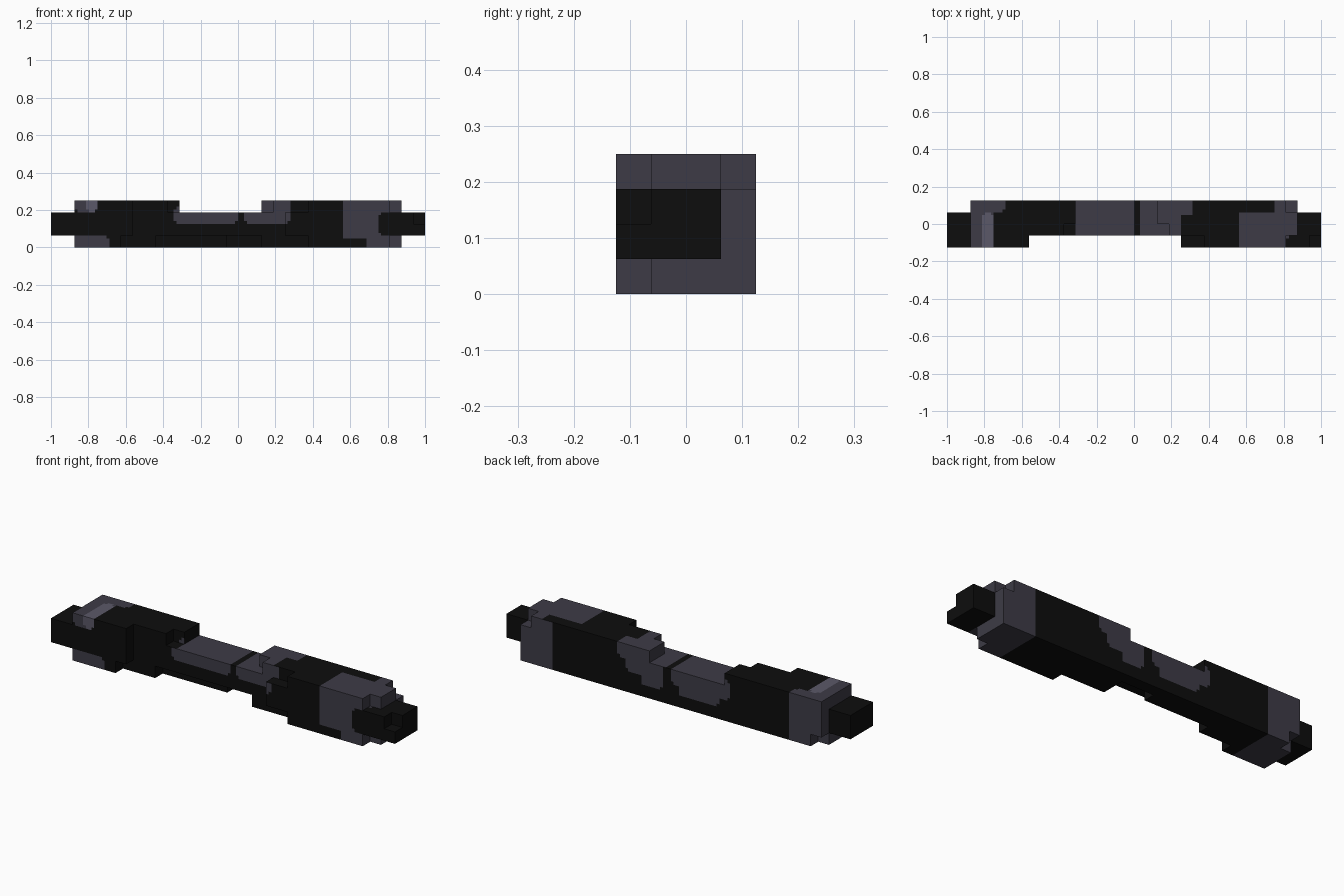
import bpy
import bmesh

if "Cube" in bpy.data.objects:
    bpy.data.objects.remove(bpy.data.objects["Cube"], do_unlink=True)

U = 0.0625   # one block
N = 4        # paint cells per block side


def material(name, rgb):
    m = bpy.data.materials.new(name)
    m.use_nodes = True
    m.diffuse_color = (*rgb, 1)
    bsdf = next(n for n in m.node_tree.nodes if n.type == 'BSDF_PRINCIPLED')
    bsdf.inputs["Base Color"].default_value = (*rgb, 1)
    bsdf.inputs["Roughness"].default_value = 0.8
    return m


BLACK, GREY, LIGHT = 0, 1, 2
materials = [material("near_black", (0.004, 0.004, 0.004)),
             material("slate_grey", (0.047, 0.044, 0.061)),
             material("light_slate", (0.105, 0.098, 0.138))]

# Solid parts: x0, x1, y0, y1, z0, z1 in blocks
parts = {
    "right_cap": (-16, -14, -2, 1, 1, 3),
    "right_grip": (-14, -5, -2, 2, 0, 4),
    "bridge": (-5, 2, -1, 2, 0, 3),
    "left_grip": (2, 14, -2, 2, 0, 4),
    "left_cap": (14, 16, -2, 1, 1, 3),
}

# Notches taken out of the parts
notches = [
    (-9, -5, -2, -1, 0, 4), (-10, -9, -2, -1, 0, 1), (-6, -5, -1, 0, 3, 4),
    (-14, -13, 1, 2, 0, 1), (-7, -1, -1, 0, 0, 1), (-1, 2, -1, 1, 0, 1),
    (2, 4, -2, -1, 0, 4), (4, 6, -2, -1, 0, 1), (4, 6, -2, -1, 3, 4),
    (2, 3, -1, 0, 3, 4), (13, 14, -2, -1, 0, 1), (13, 14, -2, -1, 3, 4),
    (13, 14, 1, 2, 3, 4), (15, 16, -2, -1, 2, 3),
]

# Painted patches per face direction (axis, sign); later ones cover earlier ones
patches = {
    (1, -1): [  # front: x0, x1, z0, z1
        (GREY, -15, -11, -1, 1), (GREY, -14, -12, 3, 5), (LIGHT, -13, -12, 3, 5),
        (GREY, -5.5, 0, 2, 3.5), (GREY, 0.6, 4.5, 2, 5), (GREY, 9, 15, 0.7, 5),
        (GREY, 11, 15, -1, 3), (BLACK, 12, 17, 1, 3)],
    (1, 1): [  # back: x0, x1, z0, z1
        (GREY, -15, -11, -1, 5), (GREY, -5.5, 0, 1.8, 3.5), (GREY, -4.5, -0.7, 1, 3),
        (GREY, 0.8, 5, 2.8, 5), (GREY, 0.8, 4.2, 1.8, 4), (GREY, 0.8, 2.8, 0.9, 3),
        (GREY, 11, 15, -1, 5), (BLACK, 14, 17, 0, 4), (BLACK, -17, -14, 0, 4)],
    (2, 1): [  # top: x0, x1, y0, y1
        (GREY, -15, -11, 1.1, 3), (GREY, -15, -12, -3, 2), (LIGHT, -13, -12, -3, 1),
        (GREY, -5, 0, -2, 3), (GREY, 0.6, 4, -2, 3), (GREY, 3, 5, 0.7, 3),
        (GREY, 9, 13.5, -3, 1.1), (GREY, 12, 15, -1, 3), (BLACK, 13, 17, -3, -1)],
    (2, -1): [  # underside
        (GREY, -15, -11, -3, 3), (GREY, 11, 15, -3, 3)],
}


def in_box(p, b):
    return all(b[2 * i] <= p[i] < b[2 * i + 1] for i in range(3))


def cells(box):
    for x in range(box[0], box[1]):
        for y in range(box[2], box[3]):
            for z in range(box[4], box[5]):
                if not any(in_box((x, y, z), n) for n in notches):
                    yield x, y, z


solid = {c for box in parts.values() for c in cells(box)}


def in_rounded(a, b, a0, a1, b0, b1, r=0.5):
    da = max(a0 + r - a, a - a1 + r, 0)
    db = max(b0 + r - b, b - b1 + r, 0)
    return da * da + db * db <= r * r


def paint(axis, sign, c):
    x, y, z = c
    # Caps are all black
    if abs(x) > 14.01:
        return BLACK
    if axis == 0:
        step = (abs(x) > 12.9) or (1.9 < x < 3.1 and z > 3 and sign < 0)
        return GREY if step else BLACK
    a, b = [c[i] for i in range(3) if i != axis]
    result = BLACK
    for mat, *rect in patches[(axis, sign)]:
        if in_rounded(a, b, *rect):
            result = mat
    return result


def build(name, box):
    bm = bmesh.new()
    verts = {}

    def vert(p):
        if p not in verts:
            verts[p] = bm.verts.new([k * U / N for k in p])
        return verts[p]

    for cell in cells(box):
        for axis in range(3):
            u, v = (axis + 1) % 3, (axis + 2) % 3
            for sign in (-1, 1):
                near = list(cell)
                near[axis] += sign
                if tuple(near) in solid:
                    continue
                # Split each exposed block side into paint cells
                for i in range(N):
                    for j in range(N):
                        quad = []
                        for di, dj in ((0, 0), (1, 0), (1, 1), (0, 1)):
                            p = [k * N for k in cell]
                            p[axis] += N if sign > 0 else 0
                            p[u] += i + di
                            p[v] += j + dj
                            quad.append(tuple(p))
                        centre = [sum(q[k] for q in quad) / 4 / N for k in range(3)]
                        if sign < 0:
                            quad.reverse()
                        face = bm.faces.new([vert(q) for q in quad])
                        face.material_index = paint(axis, sign, centre)
    # Merge flat cells of one colour
    bm.normal_update()
    bmesh.ops.dissolve_limit(bm, angle_limit=0.01, verts=bm.verts[:],
                             edges=bm.edges[:], delimit={'MATERIAL'})
    mesh = bpy.data.meshes.new(name)
    bm.to_mesh(mesh)
    bm.free()
    for m in materials:
        mesh.materials.append(m)
    bpy.context.collection.objects.link(bpy.data.objects.new(name, mesh))


for part_name, part_box in parts.items():
    build(part_name, part_box)
